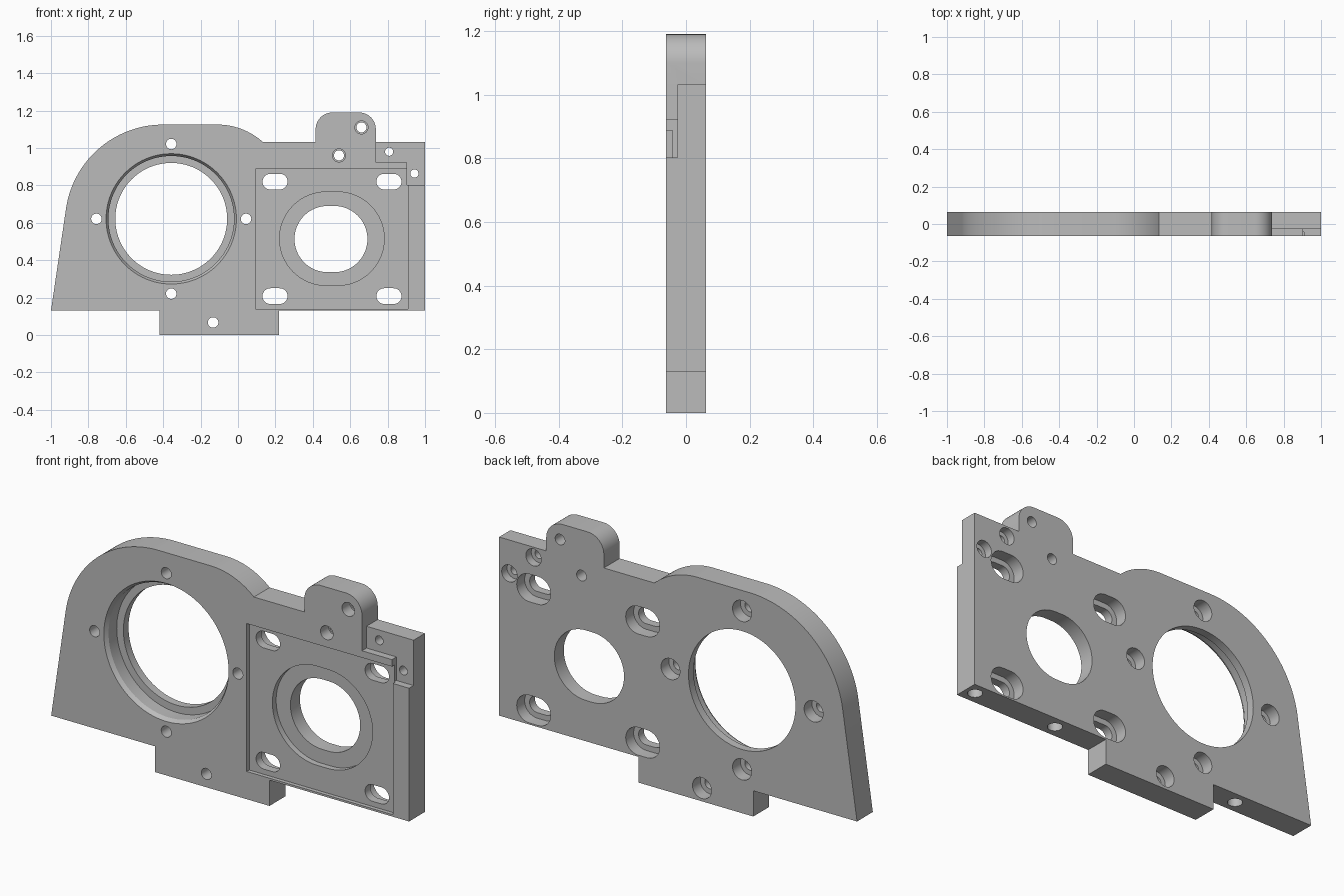
import bpy, bmesh
from math import sin, cos, pi, radians

cube = bpy.data.objects.get("Cube")
if cube:
    bpy.data.objects.remove(cube, do_unlink=True)

FRONT, BACK = -0.063, 0.063
OUT = 0.1                      # cutters overshoot the plate to here

grey = bpy.data.materials.new("machined grey")
grey.use_nodes = True
grey.diffuse_color = (0.5, 0.5, 0.5, 1)
grey.node_tree.nodes["Principled BSDF"].inputs["Base Color"].default_value = (0.5, 0.5, 0.5, 1)


def arc(cx, cz, r, start, end, n=24):
    """Points along an arc, angles in degrees."""
    steps = [radians(start + (end - start) * i / n) for i in range(n + 1)]
    return [(cx + r * cos(a), cz + r * sin(a)) for a in steps]


def stadium(cx, cz, r, half=0.0, n=32):
    """Circle, or a slot stretched sideways by half on each side."""
    if half == 0:
        return arc(cx, cz, r, 0, 360, 2 * n)[:-1]
    return arc(cx + half, cz, r, -90, 90, n) + arc(cx - half, cz, r, 90, 270, n)


def box(x0, x1, z0, z1):
    return [(x0, z0), (x1, z0), (x1, z1), (x0, z1)]


def prism(name, points, y0, y1, end_points=None):
    """Solid between an x-z outline at y0 and the same or another at y1."""
    bm = bmesh.new()
    a = [bm.verts.new((x, y0, z)) for x, z in points]
    b = [bm.verts.new((x, y1, z)) for x, z in end_points or points]
    bm.faces.new(a)
    bm.faces.new(b[::-1])
    for i in range(len(a)):
        j = (i + 1) % len(a)
        bm.faces.new((a[j], a[i], b[i], b[j]))
    bmesh.ops.recalc_face_normals(bm, faces=bm.faces)
    mesh = bpy.data.meshes.new(name)
    bm.to_mesh(mesh)
    bm.free()
    obj = bpy.data.objects.new(name, mesh)
    bpy.context.collection.objects.link(obj)
    mesh.materials.append(grey)
    return obj


# Plate outline: foot, right edge, rounded tab, motor-side shoulder
outline = [(-1, 0.13), (-0.42, 0.13), (-0.42, 0), (0.22, 0), (0.22, 0.13), (1, 0.13), (1, 1.032), (0.737, 1.032)]
outline += arc(0.647, 1.1, 0.09, 0, 90, 12) + arc(0.505, 1.1, 0.09, 90, 180, 12)
outline += [(0.415, 1.032)]
outline += arc(-0.11, 0.762, 0.363, 48, 90) + arc(-0.4, 0.6, 0.525, 90, 172, 40)
plate = prism("mounting_plate", outline, FRONT, BACK)
bpy.context.view_layer.objects.active = plate
plate.select_set(True)


def subtract(cutter):
    cutter.hide_render = True
    mod = plate.modifiers.new("cut", 'BOOLEAN')
    mod.operation = 'DIFFERENCE'
    mod.solver = 'EXACT'
    mod.object = cutter
    bpy.ops.object.modifier_apply(modifier=mod.name)
    bpy.data.objects.remove(cutter, do_unlink=True)


def cut(points, y0=-OUT, y1=OUT, end_points=None):
    subtract(prism("cutter", points, y0, y1, end_points))


# Shallow square recess and the stepped corner
cut(box(0.093, 0.91, 0.14, 0.887), -OUT, -0.043)
cut([(0.737, 0.922), (0.904, 0.922), (0.904, 0.803), (1.1, 0.803), (1.1, 1.1), (0.737, 1.1)], -OUT, -0.027)

# Large bore with chamfered counterbore
bx, bz = -0.357, 0.621
cut(stadium(bx, bz, 0.299, n=48))
cut(stadium(bx, bz, 0.336, n=48), -OUT, 0.022)
cut(stadium(bx, bz, 0.353, n=48), -0.07, -0.043, stadium(bx, bz, 0.336, n=48))

# Elongated opening with stepped seat
cut(stadium(0.497, 0.513, 0.177, 0.018))
cut(stadium(0.502, 0.515, 0.25, 0.03), -OUT, -0.013)

# Adjustment slots, widened from the back
for x in (0.198, 0.807):
    for z in (0.208, 0.82):
        cut(stadium(x, z, 0.042, 0.025, 16))
        cut(stadium(x, z, 0.07, 0.025, 16), 0.0, OUT)

# Screw holes counterbored from the back
screws = [(bx + 0.4, bz), (bx - 0.4, bz), (bx, bz + 0.4), (bx, bz - 0.4), (-0.133, 0.067)]
for x, z in screws:
    cut(stadium(x, z, 0.028, n=16))
    cut(stadium(x, z, 0.053, n=16), 0.0, OUT)
for x, z in ((0.808, 0.98), (0.943, 0.863)):
    cut(stadium(x, z, 0.022, n=16))
    cut(stadium(x, z, 0.043, n=16), 0.02, OUT)

# Tab holes, wider at the front
for x, z in ((0.54, 0.96), (0.66, 1.11)):
    cut(stadium(x, z, 0.027, n=16))
    cut(stadium(x, z, 0.035, n=16), -OUT, 0.0)

# Blind holes in the underside
for x in (-0.6, 0.47, 0.945):
    drill = prism("cutter", stadium(0, 0, 0.035, n=16), -0.1, 0.1)
    drill.rotation_euler = (pi / 2, 0, 0)
    drill.location = (x, 0, 0.13)
    bpy.context.view_layer.update()
    subtract(drill)

bpy.ops.object.shade_smooth_by_angle(angle=radians(25))
